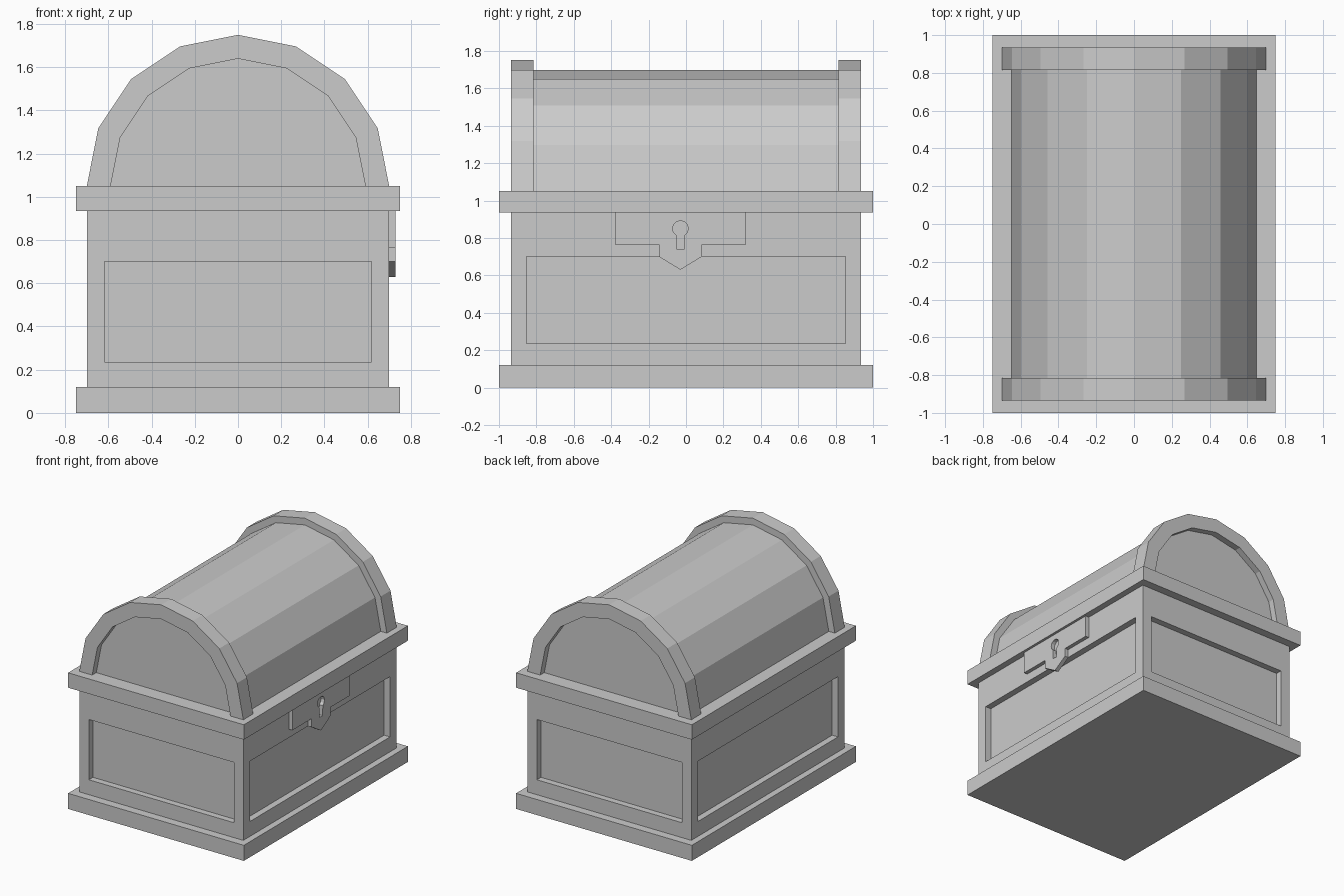
import bpy, bmesh, math
from mathutils import Vector

if "Cube" in bpy.data.objects:
    bpy.data.objects.remove(bpy.data.objects["Cube"])


def finish(name, bm):
    bmesh.ops.recalc_face_normals(bm, faces=bm.faces)
    me = bpy.data.meshes.new(name)
    bm.to_mesh(me)
    bm.free()
    ob = bpy.data.objects.new(name, me)
    bpy.context.collection.objects.link(ob)
    return ob


def box_bm(hx, hy, z0, z1):
    bm = bmesh.new()
    bmesh.ops.create_cube(bm, size=1)
    for v in bm.verts:
        v.co = Vector((v.co.x * 2 * hx, v.co.y * 2 * hy, z0 + (v.co.z + 0.5) * (z1 - z0)))
    return bm


def prism(name, pts, axis, a, b):
    """Extrude a 2D outline: axis 'y' takes (x, z) points, axis 'x' takes (y, z)."""
    bm = bmesh.new()
    place = (lambda p: (p[0], a, p[1])) if axis == 'y' else (lambda p: (a, p[0], p[1]))
    face = bm.faces.new([bm.verts.new(place(p)) for p in pts])
    ext = bmesh.ops.extrude_face_region(bm, geom=[face], use_keep_orig=True)
    shift = Vector((0, b - a, 0)) if axis == 'y' else Vector((b - a, 0, 0))
    bmesh.ops.translate(bm, vec=shift, verts=[v for v in ext['geom'] if isinstance(v, bmesh.types.BMVert)])
    return finish(name, bm)


def arc(r, n=8):
    return [(r * math.cos(math.pi * i / n), 1.05 + r * math.sin(math.pi * i / n)) for i in range(n + 1)]


# Base plinth and rim
finish("base_plinth", box_bm(0.75, 1.0, 0.0, 0.12))
finish("rim", box_bm(0.75, 1.0, 0.935, 1.05))

# Body with a recessed panel in each of its four sides
bm = box_bm(0.70, 0.935, 0.12, 0.935)
bm.normal_update()
sides = [f for f in bm.faces if abs(f.normal.z) < 0.5]
for f in sides:
    bmesh.ops.inset_individual(bm, faces=[f], thickness=0.115)
    for v in f.verts:
        v.co.z = 0.70 if v.co.z > 0.5 else 0.235
    inward = f.normal * -0.05
    panel = bmesh.ops.extrude_discrete_faces(bm, faces=[f])['faces'][0]
    bmesh.ops.translate(bm, vec=inward, verts=panel.verts)
finish("body", bm)

# Barrel lid, recessed lid ends and raised end arches
prism("lid_barrel", arc(0.648), 'y', -0.82, 0.82)
for label, s in (("front", -1), ("back", 1)):
    prism("lid_end_" + label, arc(0.59), 'y', s * 0.80, s * 0.885)
    prism("lid_arch_" + label, arc(0.70) + arc(0.59)[::-1], 'y', s * 0.815, s * 0.935)

# Lock plate with a pointed tab
half = [(0.35, 0.935), (0.35, 0.765), (0.115, 0.765), (0.115, 0.70)]
cy = -0.03
outline = [(cy + y, z) for y, z in half] + [(cy, 0.63)] + [(cy - y, z) for y, z in half[::-1]]
plate = prism("lock_plate", outline, 'x', 0.698, 0.73)

# Keyhole cut through the plate
hole = [(cy + 0.042 * math.cos(math.radians(t)), 0.85 + 0.042 * math.sin(math.radians(t)))
        for t in range(-60, 241, 30)]
hole += [(cy - 0.019, 0.738), (cy + 0.019, 0.738)]
cutter = prism("keyhole_cutter", hole, 'x', 0.65, 0.78)
cutter.hide_render = True
cut = plate.modifiers.new("keyhole", 'BOOLEAN')
cut.operation = 'DIFFERENCE'
cut.solver = 'EXACT'
cut.object = cutter
mesh = bpy.data.meshes.new_from_object(plate.evaluated_get(bpy.context.evaluated_depsgraph_get()))
plate.modifiers.clear()
plate.data = mesh
bpy.data.objects.remove(cutter)
